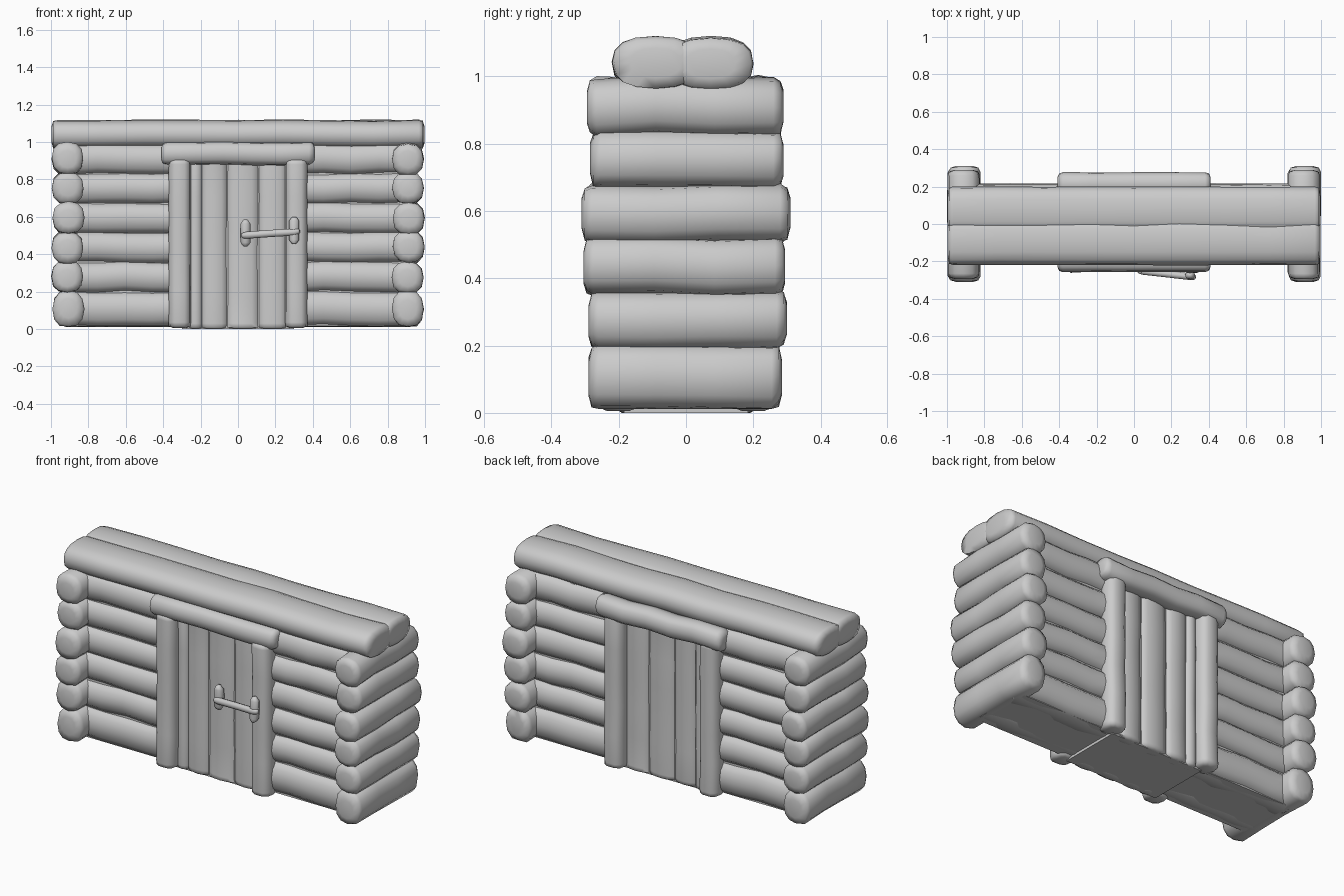
import bpy, bmesh, math, random
from mathutils import Vector

random.seed(4)
if "Cube" in bpy.data.objects:
    bpy.data.objects.remove(bpy.data.objects["Cube"])

clay = bpy.data.materials.new("pale grey wood")
clay.use_nodes = True
clay.diffuse_color = (0.6, 0.6, 0.6, 1)
clay.node_tree.nodes["Principled BSDF"].inputs["Base Color"].default_value = (0.6, 0.6, 0.6, 1)


def finish(bm, name, angle=75):
    bmesh.ops.recalc_face_normals(bm, faces=bm.faces)
    mesh = bpy.data.meshes.new(name)
    bm.to_mesh(mesh)
    bm.free()
    mesh.materials.append(clay)
    obj = bpy.data.objects.new(name, mesh)
    bpy.context.collection.objects.link(obj)
    bpy.ops.object.select_all(action="DESELECT")
    obj.select_set(True)
    bpy.context.view_layer.objects.active = obj
    bpy.ops.object.shade_smooth_by_angle(angle=math.radians(angle))
    return obj


def log(name, start, end, ru, rv, sides=12, rings=6, wobble=0.006, tip=0.8, square=0.8, floor=0.012):
    """Uneven hewn log: rounded cross-section swept from start to end, with domed ends."""
    bm = bmesh.new()
    start, end = Vector(start), Vector(end)
    axis = (end - start).normalized()
    up = Vector((0, 1, 0)) if abs(axis.z) > 0.7 else Vector((0, 0, 1))
    u = axis.cross(up).normalized()
    v = u.cross(axis)
    length = (end - start).length
    bevel = min(0.03, length * 0.15)
    dome = bevel * 0.3
    body = [(bevel + (length - 2 * bevel) * i / (rings - 1), 1) for i in range(rings)]
    stations = [(0, tip * 0.6), (dome, tip)] + body + [(length - dome, tip), (length, tip * 0.6)]
    loops = []
    for dist, scale in stations:
        shift = random.uniform(-wobble, wobble)
        loop = []
        for k in range(sides):
            a = 2 * math.pi * k / sides
            c, s = math.cos(a), math.sin(a)
            r = scale * (1 + random.uniform(-wobble, wobble) * 3)
            p = (start + axis * dist
                 + u * (math.copysign(abs(c) ** square, c) * ru * r)
                 + v * (math.copysign(abs(s) ** square, s) * rv * r + shift))
            p.z = max(p.z, floor)
            loop.append(bm.verts.new(p))
        loops.append(loop)
    for a, b in zip(loops, loops[1:]):
        for k in range(sides):
            n = (k + 1) % sides
            bm.faces.new((a[k], a[n], b[n], b[k]))
    bm.faces.new(loops[0])
    bm.faces.new(loops[-1])
    return finish(bm, name)


def block(name, center, size):
    bm = bmesh.new()
    bmesh.ops.create_cube(bm, size=1)
    for vert in bm.verts:
        vert.co = Vector(center) + Vector(a * b for a, b in zip(vert.co, size))
    return finish(bm, name, 30)


# solid core behind the logs and the thick door slab
block("wall_core", (0, 0, 0.5), (1.8, 0.35, 0.97))
block("door_slab", (0, 0, 0.46), (0.6, 0.37, 0.92))

# stacked corner logs running front to back
step = 0.158
fronts = [0.29, 0.29, 0.305, 0.31, 0.285, 0.295]
backs = [0.285, 0.3, 0.295, 0.31, 0.29, 0.29]
for side, label in ((1, "left"), (-1, "right")):
    for i, (front, back) in enumerate(zip(fronts, backs)):
        z = 0.12 + step * i
        drop = 0.012 if i == 0 else 0
        x = side * (0.91 + random.uniform(-0.004, 0.004))
        log(f"{label}_corner_log_{i + 1}", (x, -front, z - drop), (x, back, z - drop),
            0.085, 0.087 + drop, rings=4, tip=0.88, square=0.85)

# wall logs on either side of the doorway, front and back
for face, label in ((-1, "front"), (1, "back")):
    for side, hand in ((1, "left"), (-1, "right")):
        for i in range(6):
            z = 0.12 + step * i
            drop = 0.012 if i == 0 else 0
            log(f"{label}_{hand}_wall_log_{i + 1}", (side * 0.28, face * 0.12, z - drop),
                (side * 0.93, face * 0.12, z - drop), 0.095, 0.087 + drop, rings=5, tip=1)

# two long merged logs on top
for y, ru, label in ((-0.09, 0.13, "front"), (0.073, 0.127, "back")):
    log(f"{label}_top_log", (-0.997, y, 1.04), (0.997, y, 1.04), ru, 0.077, sides=16, rings=9, wobble=0.004, tip=0.95)

# doorways: posts, lintel and planks on both faces
for face, label in ((-1, "front"), (1, "back")):
    for side, hand in ((1, "left"), (-1, "right")):
        log(f"{label}_{hand}_door_post", (side * 0.312, face * 0.2, 0.006), (side * 0.312, face * 0.2, 0.91),
            0.06, 0.06, sides=10, wobble=0.004, tip=0.97, square=0.7, floor=0)
    y = 0.205 + face * 0.01
    log(f"{label}_lintel", (-0.41, face * y, 0.937), (0.41, face * y, 0.937), 0.062, 0.061, tip=0.88)
    edges = [-0.26, -0.195, -0.06, 0.11, 0.26]
    for i, (left, right) in enumerate(zip(edges, edges[1:])):
        x = (left + right) / 2
        log(f"{label}_door_plank_{i + 1}", (x, face * 0.165, 0), (x, face * 0.165, 0.91),
            (right - left) / 2 + 0.006, 0.04, sides=12, wobble=0.003, tip=1, square=0.9, floor=0)

# latch: two upright brackets and a crossbar
log("latch_bracket_right", (0.04, -0.235, 0.44), (0.04, -0.235, 0.585), 0.026, 0.024, sides=8, rings=3, tip=0.6)
log("latch_bracket_left", (0.3, -0.28, 0.455), (0.3, -0.275, 0.6), 0.027, 0.022, sides=8, rings=3, tip=0.6)
log("latch_bar", (0.02, -0.25, 0.498), (0.33, -0.285, 0.522), 0.018, 0.019, sides=8, rings=3, wobble=0.002)
